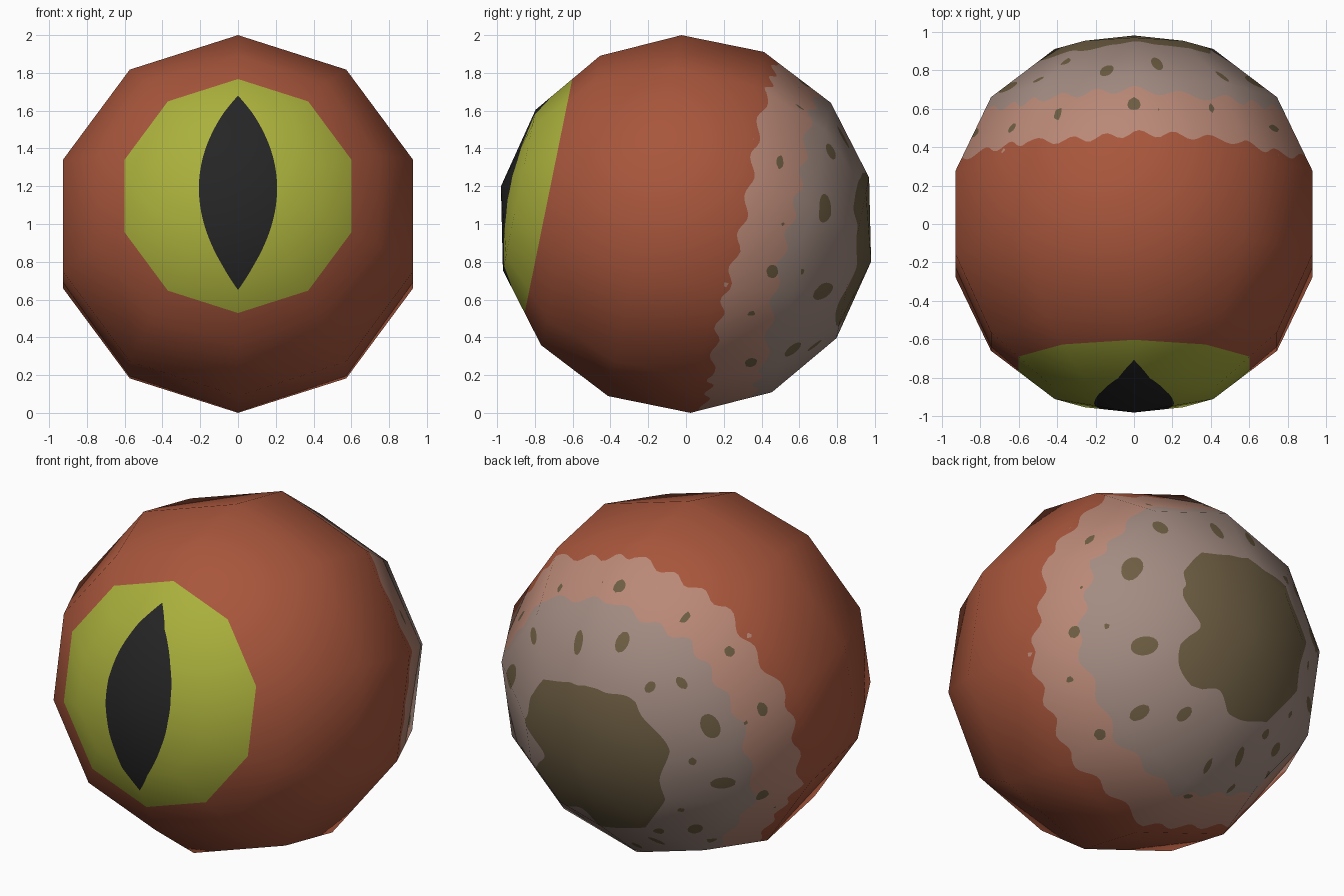
import bpy, bmesh, math
from math import sin, cos, atan2, radians, degrees
from mathutils import Vector, Matrix

if "Cube" in bpy.data.objects:
    bpy.data.objects.remove(bpy.data.objects["Cube"])

TILT = radians(11.5)
BACK = Vector((0, cos(TILT), -sin(TILT)))   # axis through the rear of the eye
UP = Vector((0, sin(TILT), cos(TILT)))
SIDE = Vector((1, 0, 0))

# ---- colours ----
COLOURS = {
    "brick_red_skin": (168, 86, 60),
    "dusty_pink_band": (186, 137, 119),
    "grey_taupe_band": (163, 140, 130),
    "olive_brown_patches": (110, 94, 67),
    "yellow_green_iris": (170, 176, 60),
    "black_pupil": (37, 37, 37),
}
NAMES = list(COLOURS)


def linear(c):
    c /= 255
    return c / 12.92 if c < 0.04 else ((c + 0.055) / 1.055) ** 2.4


def make_material(name):
    rgba = tuple(linear(c) for c in COLOURS[name]) + (1,)
    mat = bpy.data.materials.new(name)
    mat.use_nodes = True
    mat.diffuse_color = rgba
    bsdf = mat.node_tree.nodes["Principled BSDF"]
    bsdf.inputs["Base Color"].default_value = rgba
    bsdf.inputs["Roughness"].default_value = 0.8
    return mat


# ---- painted regions: negative inside, positive outside ----
def depth(p):
    return p.dot(BACK)


def azimuth(p):
    return atan2(p.x, p.dot(UP))


def wavy_band(base, amp, waves, phase):
    def field(p):
        a = azimuth(p)
        ripple = sin(waves * a + 1.5 * sin(3 * a + phase)) + 0.5 * sin(5 * a + phase)
        return base + amp * ripple - depth(p)
    return field


def spots(table):
    """Ellipses placed by azimuth, depth, and half sizes along and around the axis."""
    items = []
    for deg, d, along, around in table:
        a = radians(deg)
        out = SIDE * sin(a) + UP * cos(a)
        r = math.sqrt(0.96 - d * d)
        items.append((BACK * d + out * r, (BACK * r - out * d).normalized(),
                      SIDE * cos(a) - UP * sin(a), along, around))

    def field(p):
        best = 1.0
        for c, m, t, along, around in items:
            q = p - c
            if q.length_squared < 0.05:
                k = math.hypot(q.dot(m) / along, q.dot(t) / around) - 1
                best = min(best, k * min(along, around))
        return best
    return field


# Rim of the rear patch: azimuth in degrees, depth
RIM = [(-160, .87), (-116, .87), (-94, .885), (-66, .83), (-44, .845), (-31, .83),
       (-13, .86), (3, .875), (16, .86), (44, .847), (55, .85), (69, .895),
       (98, .93), (130, .87), (164, .915), (200, .87)]


def rear_patch(p):
    a = degrees(azimuth(p))
    if a < RIM[0][0]:
        a += 360
    for (a0, d0), (a1, d1) in zip(RIM, RIM[1:]):
        if a0 <= a <= a1:
            k = (1 - cos(math.pi * (a - a0) / (a1 - a0))) / 2
            return d0 + (d1 - d0) * k - depth(p)
    return 1.0


def iris(p):
    return 0.743 + depth(p)


def pupil(p):
    if depth(p) > 0:
        return 1.0
    return abs(p.x) - 0.207 * (1 - (p.dot(UP) / 0.525) ** 2)


PINK_DOTS = [(55, .265, .016, .016), (107, .27, .018, .018), (-48, .275, .018, .018)]

OUTER_SPOTS = [
    (60, .44, .022, .045), (83, .52, .013, .013), (101, .51, .035, .035),
    (118, .45, .026, .018), (141, .49, .035, .03), (-48, .41, .03, .03),
    (-28, .445, .05, .018), (0, .467, .042, .034), (9, .45, .012, .012),
    (29, .48, .03, .016), (-72, .43, .03, .042), (-73, .53, .016, .016),
    (-108, .495, .04, .035), (-120, .36, .014, .014), (-174, .53, .02, .035),
    (-156, .6, .045, .018), (-137, .62, .032, .022)]

INNER_SPOTS = [
    (41, .68, .05, .035), (70, .71, .055, .08), (100, .66, .02, .016),
    (111, .79, .075, .05), (141, .69, .06, .035), (156, .81, .05, .032),
    (-45, .673, .025, .04), (-12, .69, .06, .036), (11, .74, .07, .03),
    (-36, .767, .036, .026), (-68, .674, .05, .07), (-83, .78, .022, .026),
    (-98, .68, .07, .035), (-132, .72, .04, .045), (-118, .81, .02, .02),
    (-175, .7, .05, .02), (-158, .75, .065, .024), (-143, .82, .03, .03)]

LAYERS = [
    (wavy_band(.285, .02, 28, 0.4), "dusty_pink_band"),
    (spots(PINK_DOTS), "dusty_pink_band"),
    (wavy_band(.54, .02, 24, 2.0), "grey_taupe_band"),
    (spots(OUTER_SPOTS), "olive_brown_patches"),
    (spots(INNER_SPOTS), "olive_brown_patches"),
    (rear_patch, "olive_brown_patches"),
    (iris, "yellow_green_iris"),
    (pupil, "black_pupil"),
]


def paint(bm, field, index):
    """Cut the mesh along the outline of a region and colour the inside."""
    vals = {}
    for v in bm.verts:
        f = field(v.co)
        vals[v] = f if abs(f) > 1e-4 else 1e-4
    cuts = {}
    for e in list(bm.edges):
        a, b = e.verts
        if vals[a] * vals[b] < 0:
            nv = bmesh.utils.edge_split(e, a, vals[a] / (vals[a] - vals[b]))[1]
            vals[nv] = 0.0
            for f in nv.link_faces:
                cuts.setdefault(f, []).append(nv)
    for f, pair in cuts.items():
        if len(pair) == 2:
            bmesh.utils.face_split(f, pair[0], pair[1])
    bmesh.ops.triangulate(bm, faces=[f for f in bm.faces if len(f.verts) > 3])
    for f in bm.faces:
        if sum(vals[v] for v in f.verts) < 0:
            f.material_index = index


# ---- eyeball: coarse sphere whose pole points forward and slightly up ----
bm = bmesh.new()
bmesh.ops.create_uvsphere(bm, u_segments=10, v_segments=7, radius=1)
ref = next(v.co for v in bm.verts if v.co.xy.length > 0.1)
turn = Matrix.Rotation(-atan2(ref.y, ref.x), 3, 'Z')
axes = Matrix((UP, BACK.cross(UP), BACK)).transposed()
bmesh.ops.transform(bm, matrix=(axes @ turn).to_4x4(), verts=bm.verts)

# Flat subdivision keeps the coarse shape but allows fine outlines
bmesh.ops.subdivide_edges(bm, edges=bm.edges[:], cuts=19, use_grid_fill=True)
bmesh.ops.triangulate(bm, faces=bm.faces[:])
for region, name in LAYERS:
    paint(bm, region, NAMES.index(name))
bmesh.ops.recalc_face_normals(bm, faces=bm.faces[:])
for f in bm.faces:
    f.smooth = True

mesh = bpy.data.meshes.new("eyeball")
bm.to_mesh(mesh)
bm.free()
for name in NAMES:
    mesh.materials.append(make_material(name))

# Smooth shading across the coarse facets
mesh.normals_split_custom_set_from_vertices([v.co.normalized() for v in mesh.vertices])
eyeball = bpy.data.objects.new("eyeball", mesh)
eyeball.location.z = 1
bpy.context.collection.objects.link(eyeball)
